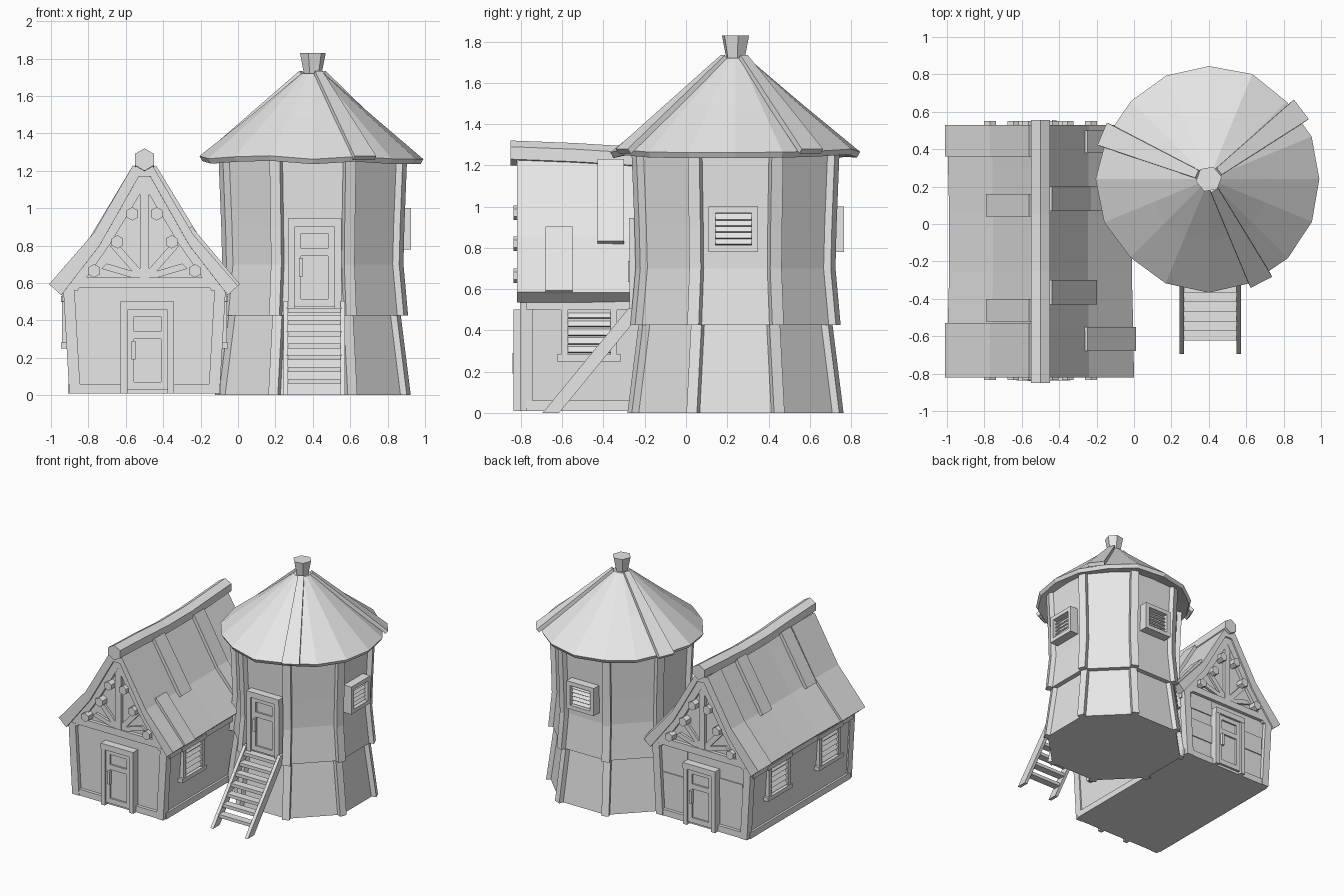
import bpy, bmesh, math, random
from mathutils import Vector as V, Matrix

cube = bpy.data.objects.get("Cube")
if cube:
    bpy.data.objects.remove(cube)
random.seed(4)
X, Y, Z = V((1, 0, 0)), V((0, 1, 0)), V((0, 0, 1))

grey = bpy.data.materials.new("light_grey")
grey.use_nodes = True
grey.diffuse_color = (0.8, 0.8, 0.8, 1)
grey.node_tree.nodes["Principled BSDF"].inputs["Base Color"].default_value = (0.8, 0.8, 0.8, 1)


def loft(name, rings, m=None):
    """Closed skin through rings of equal point count."""
    bm = bmesh.new()
    rows = [[bm.verts.new(m @ V(p) if m else V(p)) for p in ring] for ring in rings]
    n = len(rows[0])
    for a, b in zip(rows, rows[1:]):
        for i in range(n):
            j = (i + 1) % n
            bm.faces.new((a[i], a[j], b[j], b[i]))
    bm.faces.new(rows[0])
    bm.faces.new(rows[-1])
    bmesh.ops.recalc_face_normals(bm, faces=bm.faces)
    mesh = bpy.data.meshes.new(name)
    bm.to_mesh(mesh)
    bm.free()
    mesh.materials.append(grey)
    ob = bpy.data.objects.new(name, mesh)
    bpy.context.collection.objects.link(ob)
    return ob


def beam(name, pts, side, out, w, d, m=None, w2=None):
    """Rectangular bar along pts; w across 'side', d across 'out'."""
    rings = []
    for k, p in enumerate(pts):
        t = k / (len(pts) - 1)
        s = side * (w + ((w2 or w) - w) * t) / 2
        o = out * d / 2
        p = V(p)
        rings.append([p - s - o, p + s - o, p + s + o, p - s + o])
    return loft(name, rings, m)


def box(name, x0, x1, y0, y1, z0, z1, m=None):
    cx, cy = (x0 + x1) / 2, (y0 + y1) / 2
    return beam(name, [(cx, cy, z0), (cx, cy, z1)], X, Y, x1 - x0, y1 - y0, m)


def place(x, y, z, turn):
    return Matrix.Translation((x, y, z)) @ Matrix.Rotation(math.radians(turn), 4, 'Z')


def door(name, m):
    """Framed door; local origin at sill centre, facing local -y."""
    for s in (-1, 1):
        box(name + "_jamb", s * 0.125 - 0.018, s * 0.125 + 0.018, -0.06, 0.03, 0, 0.46, m)
        box(name + "_stile", s * 0.09 - 0.018, s * 0.09 + 0.018, -0.045, 0.03, 0.02, 0.45, m)
    box(name + "_lintel", -0.143, 0.143, -0.062, 0.03, 0.445, 0.49, m)
    box(name + "_leaf", -0.11, 0.11, -0.03, 0.03, 0.02, 0.45, m)
    for z0, z1 in ((0.02, 0.06), (0.29, 0.33), (0.41, 0.446)):
        box(name + "_rail", -0.08, 0.08, -0.044, 0.03, z0, z1, m)
    box(name + "_handle", -0.085, -0.062, -0.065, -0.04, 0.18, 0.28, m)


def window(name, m, w, h, depth, sill=0.0):
    """Louvred window centred on local origin, facing local -y."""
    for s in (-1, 1):
        box(name + "_side", s * (w / 2 - 0.016) - 0.016, s * (w / 2 - 0.016) + 0.016, -depth, 0.04, -h / 2, h / 2, m)
        box(name + "_edge", -w / 2 - sill, w / 2 + sill, -depth - sill / 3, 0.04,
            s * (h / 2 - 0.016) - 0.016, s * (h / 2 - 0.016) + 0.016, m)
    box(name + "_back", -w / 2 + 0.02, w / 2 - 0.02, -0.005, 0.03, -h / 2 + 0.02, h / 2 - 0.02, m)
    for i in range(5):
        z = (i - 2) * (h - 0.07) / 5
        beam(name + "_slat", [(-w / 2 + 0.025, -depth / 2, z), (w / 2 - 0.025, -depth / 2, z)],
             V((0, 0.6, 0.8)), V((0, -0.8, 0.6)), 0.035, 0.008, m)


# ---------- Tower ----------
TX, TY = 0.4, 0.24


def polar(r, deg, z):
    a = math.radians(deg)
    return V((TX + r * math.cos(a), TY + r * math.sin(a), z))


def lathe(name, sides, profile, phase=0.0):
    return loft(name, [[polar(r, phase + 360 * i / sides, z) for i in range(sides)] for r, z in profile])


K = 1 / math.cos(math.pi / 8)
base = [(0.49 * K, 0), (0.435 * K, 0.44)]
drum = [(0.475 * K, 0.425), (0.45 * K, 0.7), (0.455 * K, 0.9), (0.47 * K, 1.28)]
lathe("tower_base", 8, base, 22.5)
lathe("tower_drum", 8, drum, 22.5)
for i in range(8):
    a = 22.5 + 45 * i
    rad = polar(1, a, 0) - polar(0, a, 0)
    tan = Z.cross(rad)
    beam("base_post", [polar(r, a, z) for r, z in base], tan, rad, 0.055, 0.05)
    beam("drum_post", [polar(r, a, z) for r, z in drum], tan, rad, 0.06, 0.05)

# Conical roof with an uneven eave
wobble = [(random.uniform(-0.015, 0.01), random.uniform(-0.012, 0.012)) for _ in range(16)]
rings = []
for r, z, k in ((0.46, 1.272, 0), (0.585, 1.245, 1), (0.6, 1.272, 1), (0.33, 1.492, 0.4), (0.06, 1.72, 0)):
    rings.append([polar(r + k * wobble[i][0], 22.5 * i, z + k * wobble[i][1]) for i in range(16)])
loft("tower_roof", rings)
for a in (157, 37, -63):
    rad = polar(1, a, 0) - polar(0, a, 0)
    beam("roof_batten", [polar(0.06, a, 1.722), polar(0.61, a, 1.268)], Z.cross(rad),
         (rad * 0.64 + Z * 0.77), 0.045, 0.03, None, 0.13)
lathe("roof_finial", 6, [(0.042, 1.69), (0.07, 1.83)], 10)

window("tower_side_window", place(TX + 0.455, 0.23, 0.89, 90), 0.24, 0.22, 0.07)
window("tower_back_window", place(0.4, TY + 0.455, 0.89, 180), 0.24, 0.22, 0.07)
door("tower_door", place(0.41, -0.215, 0.455, 0))

# Stairs up to the tower door
for x in (0.255, 0.56):
    beam("stair_stringer", [(x, -0.655, 0), (x, -0.24, 0.505)], X, Y, 0.026, 0.08)
for i in range(7):
    z = 0.075 + 0.063 * i
    y = -0.655 + z * 0.82
    box("stair_tread", 0.26, 0.555, y - 0.03, y + 0.03, z - 0.013, z + 0.013)

# ---------- House ----------
HX = -0.5
F, B = -0.775, 0.49


def slope(u):
    """Height of the bent roof at distance u from the ridge."""
    return 0.86 + (0.26 - u) * 1.72 if u < 0.26 else 0.86 - (u - 0.26) * 1.15


half = [(0.39, 0.01), (0.425, 0.56), (0.25, 0.82), (0.02, 1.2)]
outline = [(u, z) for u, z in half] + [(-u, z) for u, z in reversed(half)]
loft("house_walls", [[(HX + u, y, z) for u, z in outline] for y in (F, B)])

# Bent, sagging roof shell and ridge pole
top = [(0.03, 1.25), (0.26, 0.86), (0.5, 0.585)]
under = [(0.445, 0.535), (0.24, 0.8), (0.03, 1.17)]
shell = top + under
shell = shell + [(-u, z) for u, z in reversed(shell)]
stations = ((-0.82, 0), (-0.54, 0.015), (-0.25, 0.04), (0.05, 0.04), (0.3, 0.02), (0.53, 0))
loft("house_roof", [[(HX + u * (1 - s * 0.6), y, z - s * (z - 0.55)) for u, z in shell] for y, s in stations])
poles = ((-0.85, 0), (-0.54, 0.012), (-0.25, 0.03), (0.05, 0.03), (0.3, 0.015), (0.555, 0))
hexa = [(math.sin(i * math.pi / 3), math.cos(i * math.pi / 3)) for i in range(6)]
loft("ridge_pole", [[(HX + 0.06 * a, y, 1.26 - s + 0.06 * b) for a, b in hexa] for y, s in poles])

# Loose boards on the roof: side, far edge, near edge, y from, y to
for s, u0, u1, y0, y1 in ((-1, 0.05, 0.28, 0.04, 0.16), (-1, 0.05, 0.28, -0.52, -0.4),
                          (-1, 0.05, 0.5, 0.36, 0.53), (-1, 0.05, 0.5, -0.82, -0.53),
                          (1, 0.05, 0.29, -0.43, -0.3), (1, 0.24, 0.5, -0.68, -0.55),
                          (1, 0.24, 0.5, 0.38, 0.5), (1, 0.05, 0.5, 0.07, 0.2)):
    us = [u0] + ([0.26] if u1 == 0.5 and u0 < 0.2 else []) + [u1]
    beam("roof_board", [(HX + s * u, (y0 + y1) / 2, slope(u)) for u in us], Y,
         V((s * 0.8, 0, 0.6)), y1 - y0, 0.028)

# Side walls: sills, plates and windows
for s in (-1, 1):
    box("side_sill", HX + s * 0.39 - 0.02, HX + s * 0.39 + 0.02, F, B, 0.01, 0.06)
    box("side_plate", HX + s * 0.42 - 0.02, HX + s * 0.42 + 0.02, F, B, 0.5, 0.55)
    for y in (F, B):
        beam("corner_post", [(HX + s * 0.372, y, 0.01), (HX + s * 0.405, y, 0.58)], X, Y, 0.06, 0.06)
window("house_window", place(HX + 0.405, -0.47, 0.39, 90), 0.27, 0.28, 0.035, 0.02)
for y in (-0.48, 0.16):
    window("house_window", place(HX - 0.405, y, 0.39, -90), 0.27, 0.28, 0.035, 0.02)

# Gable ends: frame, truss, pegs and door, the same at front and back
for end, m in (("front", place(HX, F, 0, 0)), ("back", place(HX, B, 0, 180))):
    box(end + "_sill", -0.36, 0.36, -0.025, 0.01, 0.01, 0.06, m)
    box(end + "_tie_beam", -0.38, 0.38, -0.028, 0.01, 0.575, 0.63, m)
    beam(end + "_king_post", [(0, -0.01, 0.62), (0, -0.01, 1.16)], X, Y, 0.05, 0.03, m)
    for s in (-1, 1):
        beam(end + "_rafter", [(s * 0.40, -0.01, 0.56), (s * 0.225, -0.01, 0.81), (s * 0.01, -0.01, 1.17)],
             X, Y, 0.085, 0.036, m)
        for u, z in ((0.17, 0.81), (0.215, 0.69)):
            beam(end + "_brace", [(s * 0.01, -0.006, 0.63), (s * u, -0.006, z)],
                 V((0.7, 0, -0.7 * s)), Y, 0.04, 0.026, m)
        for u, z in ((0.065, 0.97), (0.145, 0.82), (0.27, 0.665)):
            loft(end + "_peg", [[(s * u + 0.036 * a, y, z + 0.036 * b) for a, b in hexa] for y in (0, -0.06)], m)
    door(end + "_door", place(HX + (0.015 if end == "front" else 0), F if end == "front" else B, 0.01,
                              0 if end == "front" else 180))

# Wall planks on the back gable wall
back = place(HX, B, 0, 180)
for x0, x1, z0, z1 in ((-0.35, -0.14, 0.2, 0.35), (0.14, 0.35, 0.28, 0.43), (-0.35, -0.14, 0.44, 0.57)):
    box("back_plank", x0, x1, -0.008, 0.01, z0, z1, back)
